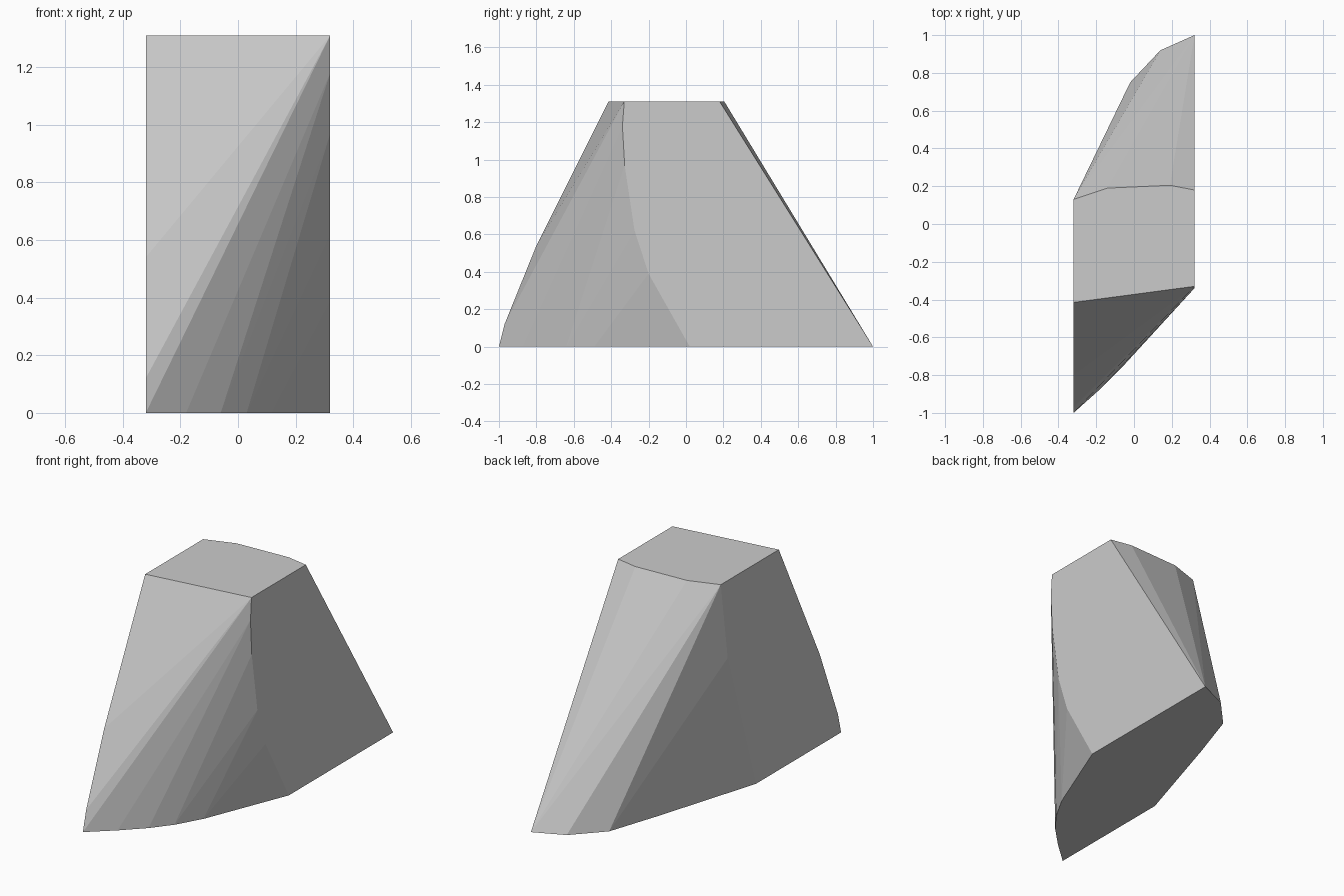
import bpy
import bmesh
import math

HALF_WIDTH = 0.32
HEIGHT = 1.31

cube = bpy.data.objects.get("Cube")
if cube:
    bpy.data.objects.remove(cube, do_unlink=True)


def flat_material(name, colour):
    material = bpy.data.materials.new(name)
    material.use_nodes = True
    material.diffuse_color = colour
    shader = next(n for n in material.node_tree.nodes if n.type == "BSDF_PRINCIPLED")
    shader.inputs["Base Color"].default_value = colour
    shader.inputs["Roughness"].default_value = 0.8
    return material


def rim(points, height):
    """Horizontal outline given as x, y pairs."""
    return [(x, y, height) for x, y in points]


def side(points, x):
    """Corners on a flat side wall given as y, z pairs."""
    return [(x, y, z) for y, z in points]


def hull_object(name, points, material):
    """Wrap the outlines in one convex, flat-faced solid."""
    bm = bmesh.new()
    for point in points:
        bm.verts.new(point)
    bmesh.ops.convex_hull(bm, input=list(bm.verts), use_existing_faces=False)
    loose = [v for v in bm.verts if not v.link_faces]
    bmesh.ops.delete(bm, geom=loose, context="VERTS")
    # Merge the triangles of the flat caps and walls
    bmesh.ops.dissolve_limit(bm, angle_limit=math.radians(0.2),
                             verts=list(bm.verts), edges=list(bm.edges))
    bmesh.ops.recalc_face_normals(bm, faces=list(bm.faces))
    mesh = bpy.data.meshes.new(name)
    bm.to_mesh(mesh)
    bm.free()
    mesh.materials.append(material)
    obj = bpy.data.objects.new(name, mesh)
    bpy.context.scene.collection.objects.link(obj)
    return obj


# Small flat top with a slightly bowed rear edge
top_rim = rim([(-HALF_WIDTH, -0.415), (HALF_WIDTH, -0.33), (HALF_WIDTH, 0.18),
               (0.19, 0.205), (-0.14, 0.19), (-HALF_WIDTH, 0.13)], HEIGHT)

# Long base, rounded towards opposite corners
front_base = [(-HALF_WIDTH, -1), (-0.18, -0.875), (-0.06, -0.755),
              (0.03, -0.64), (0.115, -0.49), (HALF_WIDTH, 0.02)]
rear_base = [(HALF_WIDTH, 1), (0.14, 0.92), (-0.02, 0.75),
             (-0.125, 0.435), (-HALF_WIDTH, -0.2)]
base_rim = rim(front_base + rear_base, 0)

# Curved edges of the two flat walls
right_wall = side([(-0.8, 0.54), (-0.97, 0.12), (0.065, 0.85)], -HALF_WIDTH)
left_wall = side([(-0.34, 1.18), (-0.328, 0.97), (-0.275, 0.62), (-0.2, 0.39)],
                 HALF_WIDTH)

stone_grey = flat_material("light grey", (0.6, 0.6, 0.6, 1))
hull_object("faceted_block", top_rim + base_rim + right_wall + left_wall, stone_grey)
